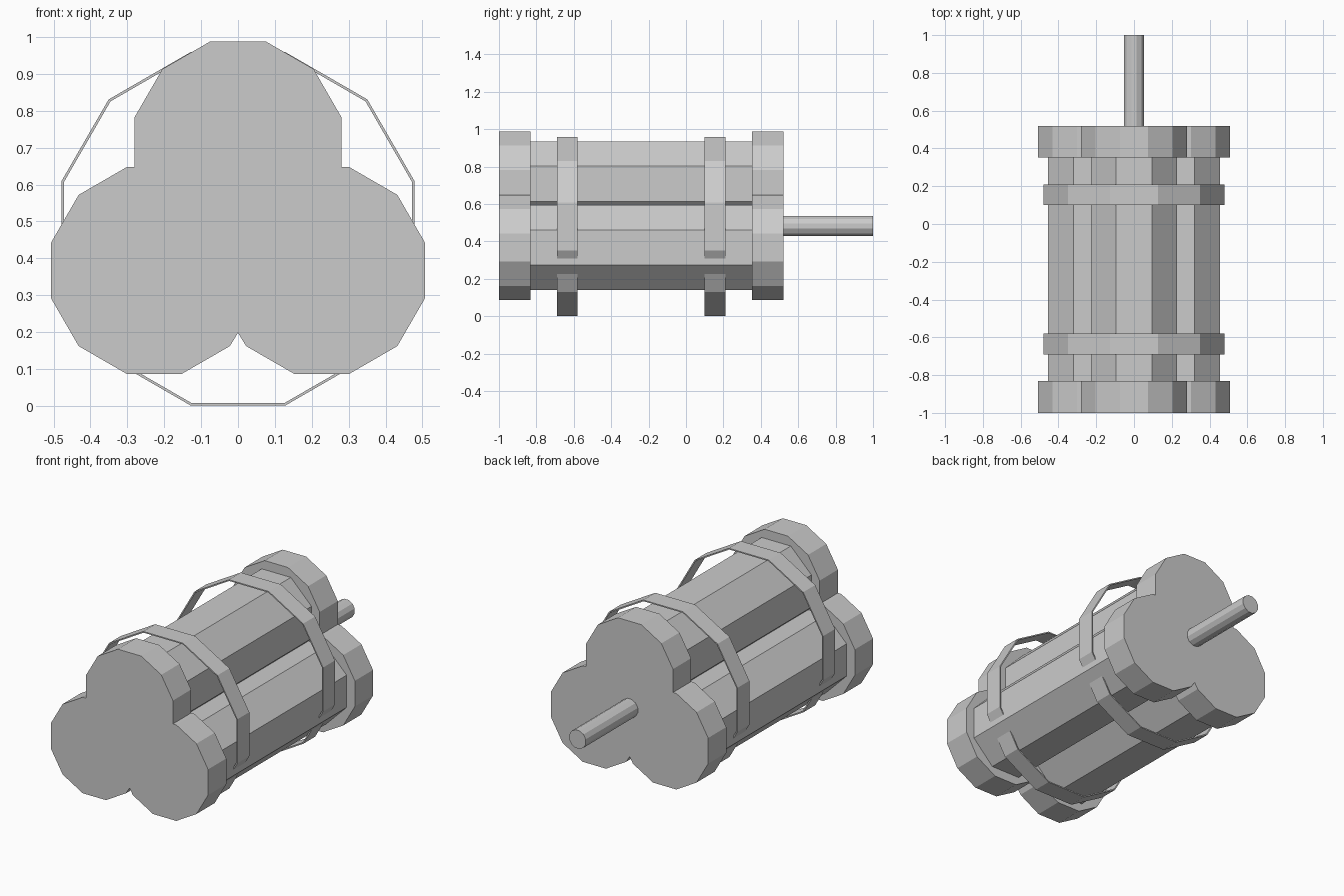
import bpy, bmesh
from math import sin, cos, tan, pi, radians

if "Cube" in bpy.data.objects:
    bpy.data.objects.remove(bpy.data.objects["Cube"])

AXIS_Z = 0.48
LOBES = [(0, 0.708), (-0.227, 0.367), (0.227, 0.367)]


def ngon(cx, cz, apothem, sides):
    """Regular polygon in the XZ plane with a flat side on top."""
    r = apothem / cos(pi / sides)
    return [(cx + r * cos((2 * i + 1) * pi / sides),
             cz + r * sin((2 * i + 1) * pi / sides)) for i in range(sides)]


def finish(name, bm):
    bmesh.ops.recalc_face_normals(bm, faces=bm.faces)
    mesh = bpy.data.meshes.new(name)
    bm.to_mesh(mesh)
    bm.free()
    obj = bpy.data.objects.new(name, mesh)
    bpy.context.collection.objects.link(obj)
    return obj


def prism(name, profile, y0, y1):
    """Extrude an XZ profile along Y."""
    bm = bmesh.new()
    face = bm.faces.new([bm.verts.new((x, y0, z)) for x, z in profile])
    ext = bmesh.ops.extrude_face_region(bm, geom=[face], use_keep_orig=True)
    moved = [v for v in ext["geom"] if isinstance(v, bmesh.types.BMVert)]
    bmesh.ops.translate(bm, verts=moved, vec=(0, y1 - y0, 0))
    return finish(name, bm)


def band(name, apothem, thickness, y0, y1):
    """Thin twelve-sided hoop."""
    bm = bmesh.new()
    loops = [[bm.verts.new((x, y, z)) for x, z in ngon(0, AXIS_Z, a, 12)]
             for a, y in ((apothem, y0), (apothem, y1),
                          (apothem - thickness, y1), (apothem - thickness, y0))]
    for a, b in zip(loops, loops[1:] + loops[:1]):
        for i in range(12):
            j = (i + 1) % 12
            bm.faces.new((a[i], a[j], b[j], b[i]))
    return finish(name, bm)


# Three-lobed end caps: right half of the outline, then mirrored
A = 0.28
R = A / cos(pi / 12)
(tx, tz), _, (lx, lz) = LOBES
half = [(tx + R * cos(radians(a)), tz + R * sin(radians(a))) for a in (75, 45, 15)]
half.append((A, lz + A))
half += [(lx + R * cos(radians(a)), lz + R * sin(radians(a)))
         for a in range(75, -136, -30)]
outline = half + [(0, 0.198)] + [(-x, z) for x, z in reversed(half)]
prism("front_cap", outline, -1.0, -0.832)
prism("back_cap", outline, 0.353, 0.52)

# Three octagonal tubes between the caps
for label, (x, z) in zip(("top", "left", "right"), LOBES):
    prism(label + "_tube", ngon(x, z, 0.227, 8), -0.84, 0.36)

# Binding hoops
band("front_band", 0.479, 0.007, -0.69, -0.58)
band("back_band", 0.479, 0.007, 0.10, 0.21)

# Rear shaft
prism("shaft", ngon(0, AXIS_Z + 0.002, 0.053, 12), 0.5, 1.0)
